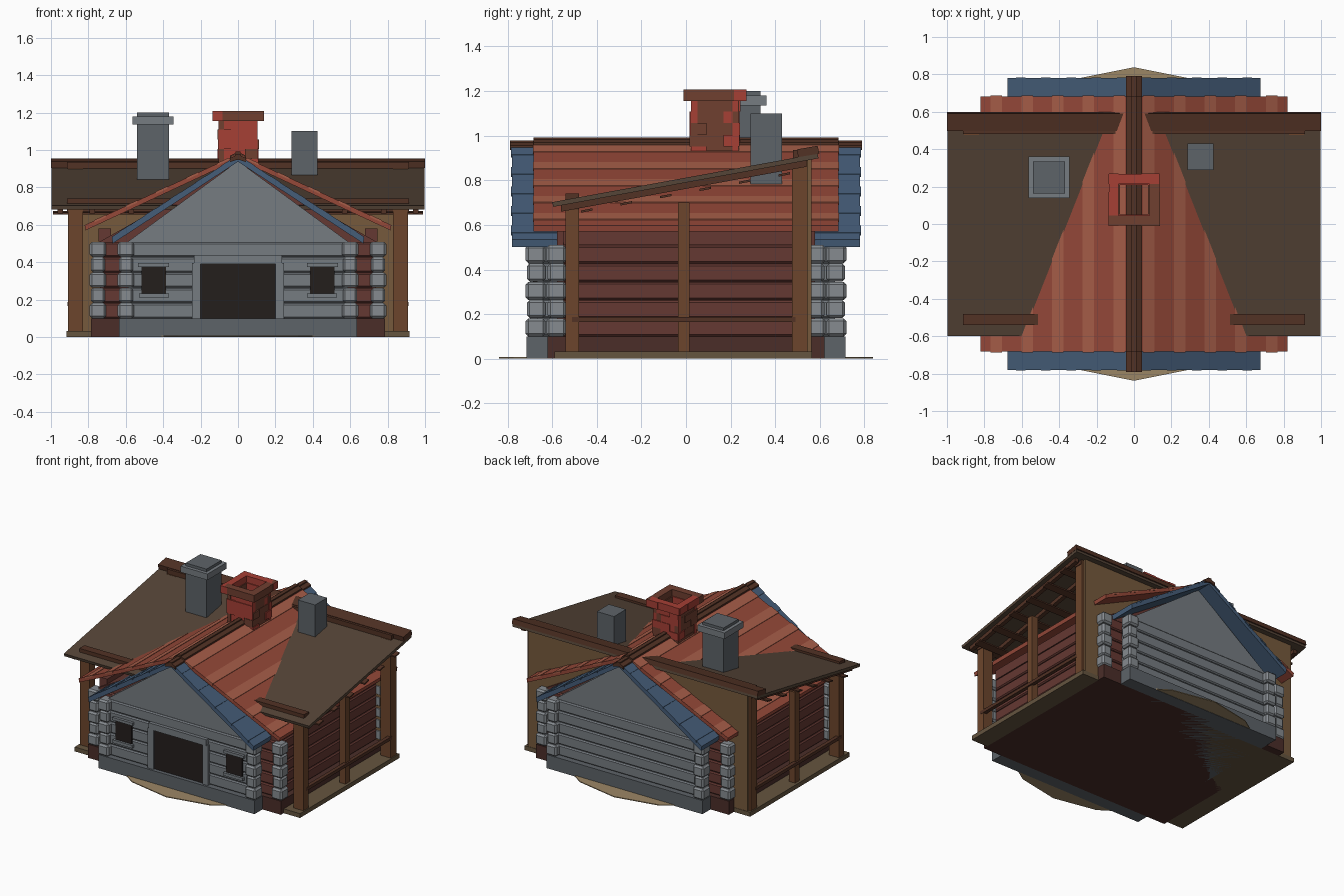
import bpy, bmesh, math, random

if "Cube" in bpy.data.objects:
    bpy.data.objects.remove(bpy.data.objects["Cube"])
random.seed(4)

COLORS = {
    "stone": (.18, .20, .22), "stone_dark": (.11, .125, .14), "stone_light": (.24, .26, .28),
    "red_roof": (.30, .065, .04), "red_light": (.38, .11, .065), "blue": (.06, .11, .19),
    "red_wall": (.13, .04, .032), "red_dark": (.07, .027, .022), "wood": (.15, .06, .025),
    "wood_dark": (.085, .032, .018), "shed_roof": (.09, .058, .038), "ochre": (.18, .10, .045),
    "floor": (.13, .09, .05), "black": (.017, .013, .012), "sand": (.33, .24, .13),
    "brick": (.38, .05, .035), "brick_brown": (.16, .05, .03),
}
MATS = {}
for key, c in COLORS.items():
    MATS[key] = bpy.data.materials.new(key)
    MATS[key].diffuse_color = (*c, 1)


def finish(name, bm, mat):
    bmesh.ops.recalc_face_normals(bm, faces=bm.faces)
    me = bpy.data.meshes.new(name)
    bm.to_mesh(me)
    bm.free()
    me.materials.append(MATS[mat])
    ob = bpy.data.objects.new(name, me)
    bpy.context.collection.objects.link(ob)
    return ob


def prism(name, pts, a, b, mat, axis="y"):
    """Extrude a profile: (x, z) along y, or (y, z) along x."""
    bm = bmesh.new()
    place = (lambda p, t: (p[0], t, p[1])) if axis == "y" else (lambda p, t: (t, p[0], p[1]))
    lo = [bm.verts.new(place(p, a)) for p in pts]
    hi = [bm.verts.new(place(p, b)) for p in pts]
    bm.faces.new(lo)
    bm.faces.new(hi)
    n = len(pts)
    for i in range(n):
        bm.faces.new((lo[i], lo[(i + 1) % n], hi[(i + 1) % n], hi[i]))
    return finish(name, bm, mat)


def box(name, x, y, z, mat, bevel=0):
    ob = prism(name, [(x[0], z[0]), (x[1], z[0]), (x[1], z[1]), (x[0], z[1])], y[0], y[1], mat)
    if bevel:
        m = ob.modifiers.new("chamfer", "BEVEL")
        m.width, m.segments = bevel, 1
    return ob


def side(s, a, b):
    return tuple(sorted((s * a, s * b)))


def house(name, wx, wy, base_x, base_y, apex, wall, base, corner):
    """Log house: plinth, gabled core, stacked log courses and corner log ends."""
    box(name + "_base", (-base_x, base_x), (-base_y, base_y), (0, .1), base)
    x, y = wx - .012, wy - .012
    prism(name + "_core", [(-x, .1), (x, .1), (x, .51), (0, apex), (-x, .51)], -y, y, wall)
    for i in range(5):
        z = (.1 + i * .082, .1 + i * .082 + .078)
        box(name + "_log_course", (-wx, wx), (-wy, wy), z, wall, .008)
        d = .006 * (i % 2)
        for sx in (-1, 1):
            for sy in (-1, 1):
                box(name + "_corner_log", side(sx, base_x - .08 + d, base_x + .008 - d),
                    side(sy, base_y - .085, base_y + .004 - d), (z[0], z[1] + .003), corner, .012)


house("grey_house", .60, .68, .635, .715, .94, "stone", "stone_dark", "stone_light")
house("red_house", .75, .59, .785, .622, .93, "red_wall", "red_dark", "stone_light")
for s in (-1, 1):
    box("red_house_top_log", side(s, .68, .745), (-.55, .55), (.51, .58), "red_wall")


def gable_roof(name, ex, ez, rz, thick, length, mat, strip_mat, raise_):
    """Two sloped slabs with raised shingle courses."""
    for s in (-1, 1):
        prism(name, [(0, rz), (s * ex, ez), (s * (ex - .005), ez - thick), (0, rz - thick)],
              -length, length, mat)
        for i in range(5):
            a = ex * (i / 5 + .06)
            b = a + ex * .075
            za, zb = (rz + (ez - rz) * t / ex for t in (a, b))
            prism(name + "_course", [(s * a, za - .01), (s * a, za + raise_), (s * b, zb + raise_),
                  (s * b, zb - .01)], -length - .004, length + .004, strip_mat)


gable_roof("red_roof", .82, .598, .978, .028, .683, "red_roof", "red_light", .003)
gable_roof("blue_roof", .675, .535, .972, .035, .78, "blue", "blue", .002)

# ridge boards
for n, ln, z in (("red", .683, .958), ("blue", .79, .945)):
    box(n + "_ridge_beam", (-.014, .014), (-ln, ln), (z, z + .033), "wood_dark")
    for s in (-1, 1):
        prism(n + "_ridge_cap", [(s * .012, z + .026), (s * .042, z + .012), (s * .042, z - .01),
              (s * .012, z)], -ln, ln, "wood_dark")

# door and windows
box("door", (-.2, .2), (-.687, -.66), (.1, .39), "black")
box("door_lintel", (-.235, .235), (-.705, -.66), (.39, .437), "stone")
for s in (-1, 1):
    box("door_jamb", side(s, .2, .245), (-.70, -.66), (.1, .395), "stone")
    box("window", side(s, .385, .515), (-.687, -.66), (.23, .375), "black")
    box("window_sill", side(s, .37, .53), (-.703, -.66), (.21, .232), "stone")
    box("window_lintel", side(s, .37, .535), (-.70, -.66), (.375, .395), "stone")

# shed: floor, back wall, posts, rails, beams
box("shed_floor", (-.918, .918), (-.59, .565), (0, .032), "floor")
box("shed_back_wall", (-.895, .895), (.54, .562), (.03, .90), "ochre")
for s in (-1, 1):
    box("front_post", side(s, .83, .91), (-.54, -.48), (.03, .70), "wood")
    box("middle_post", side(s, .85, .90), (-.035, .015), (.03, .70), "wood")
    box("back_post", side(s, .83, .91), (.475, .545), (.03, .90), "wood")
    box("side_rail", side(s, .885, .912), (-.51, .49), (.165, .188), "wood_dark")
box("front_beam", (-.915, .915), (-.54, -.48), (.67, .74), "wood_dark")
box("back_beam", (-.915, .915), (.48, .54), (.86, .935), "wood_dark")


def slope(y):
    return .702 + (y + .6) * .183


# shed roof slab, top board and battens
prism("shed_roof", [(-.595, slope(-.595) - .022), (-.6, slope(-.6)), (.59, slope(.59)),
      (.594, slope(.594) - .022)], -.998, .998, "shed_roof", "x")
prism("shed_top_board", [(.503, slope(.503)), (.497, slope(.5) + .035), (.59, slope(.59) + .035),
      (.598, slope(.59))], -1, 1, "wood_dark", "x")
for i in range(6):
    y = -.445 + i * .177
    h = slope(y) - .068
    prism("shed_batten", [(y - .026, h - .008), (y + .026, h + .002), (y + .026, h + .012),
          (y - .026, h + .002)], -.99, .99, "wood_dark", "x")
for s in (-1, 1):
    for x in (.57, .78, .95):
        prism("shed_rafter", [(-.56, slope(-.56) - .05), (.54, slope(.54) - .05),
              (.54, slope(.54) - .015), (-.56, slope(-.56) - .015)],
              s * x - .015, s * x + .015, "wood_dark", "x")

# grey chimneys
box("large_chimney", (-.54, -.37), (.163, .335), (.74, 1.14), "stone_dark")
box("large_chimney_cap", (-.565, -.345), (.138, .36), (1.135, 1.18), "stone")
box("large_chimney_top", (-.54, -.37), (.163, .335), (1.18, 1.2), "stone_dark")
box("small_chimney", (.285, .425), (.29, .43), (.75, 1.1), "stone_dark")


# hollow brick chimney laid course by course
def brick_ring(name, hx, hy, z, wall, split, jitter):
    cy = .13
    for s in (-1, 1):
        for k in range(2):
            j = random.uniform(-jitter, jitter)
            m = "brick" if random.random() < .7 else "brick_brown"
            xa = (-hx, split * hx) if k == 0 else (split * hx, hx)
            ya = side(s, hy + j, hy - wall)
            box(name, xa, (cy + ya[0], cy + ya[1]), z, m)
            j = random.uniform(-jitter, jitter)
            yb = (cy - hy, cy + split * hy) if k == 0 else (cy + split * hy, cy + hy)
            box(name, side(s, hx + j, hx - wall), yb, z, "brick_brown" if m == "brick" else "brick")


for i in range(5):
    z = .90 + i * .052
    brick_ring("chimney_brick", .105, .108, (z, z + .052), .03, .35 if i % 2 else -.35, .007)
brick_ring("chimney_cap_brick", .137, .14, (1.155, 1.208), .055, .3, .004)

# low sixteen-sided ground patch
bm = bmesh.new()
bmesh.ops.create_cone(bm, cap_ends=True, segments=16, radius1=.838, radius2=.838, depth=.006)
bmesh.ops.translate(bm, verts=bm.verts, vec=(0, 0, .005))
finish("ground_patch", bm, "sand")

for m in bpy.data.materials:
    if m.users and not m.is_grease_pencil:
        m.use_nodes = True
        m.node_tree.nodes["Principled BSDF"].inputs["Base Color"].default_value = m.diffuse_color
